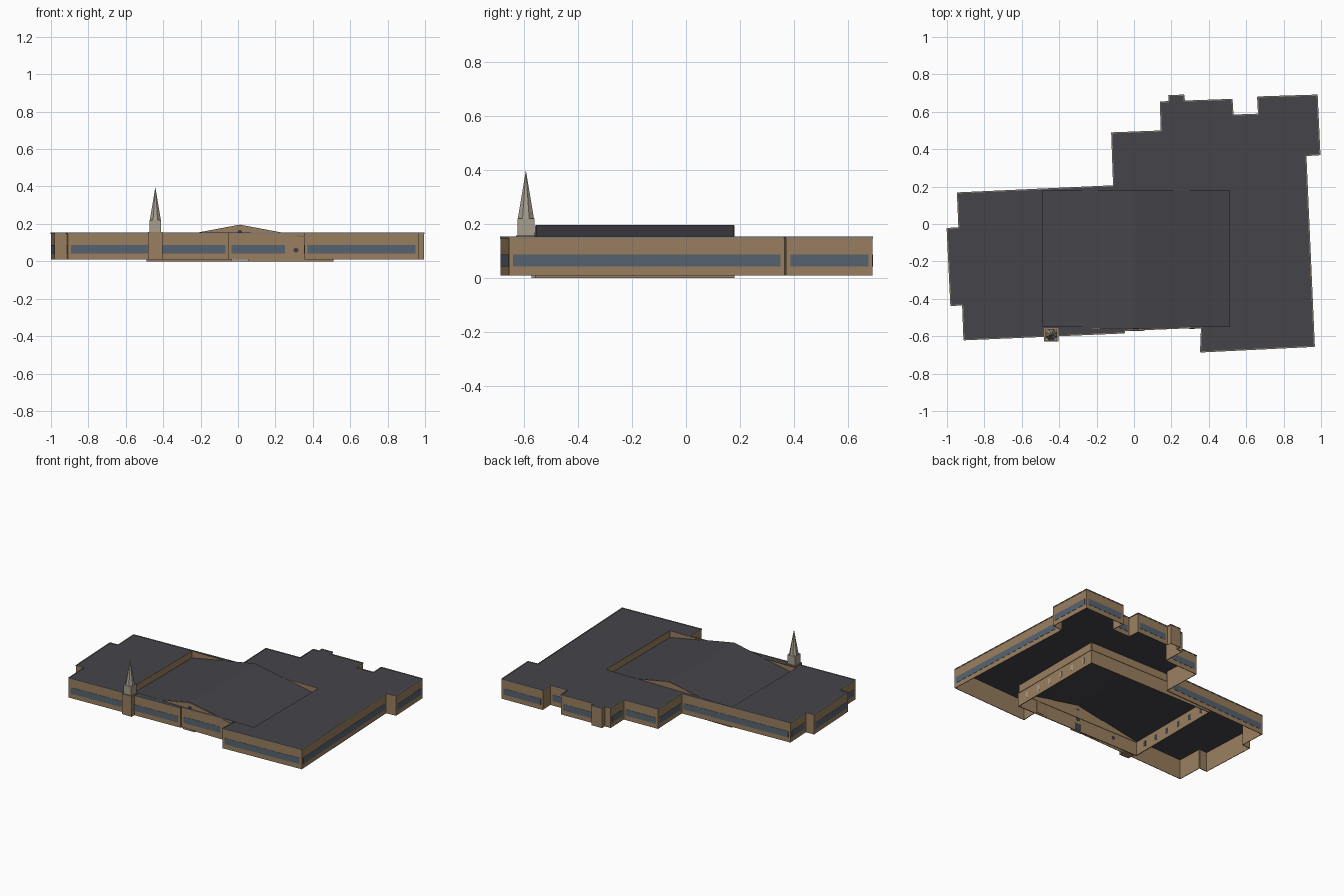
import bpy, bmesh, math
from mathutils import Vector, Matrix
from mathutils.geometry import tessellate_polygon

if "Cube" in bpy.data.objects:
    bpy.data.objects.remove(bpy.data.objects["Cube"], do_unlink=True)


def material(name, rgb):
    m = bpy.data.materials.new(name)
    m.use_nodes = True
    m.diffuse_color = (*rgb, 1)
    m.node_tree.nodes["Principled BSDF"].inputs["Base Color"].default_value = (*rgb, 1)
    return m


TAN = material("tan_brick", (0.32, 0.21, 0.115))
ROOF = material("dark_roof", (0.06, 0.057, 0.066))
GLASS = material("blue_grey_glass", (0.095, 0.125, 0.165))
STONE = material("pale_stone", (0.38, 0.34, 0.27))
TRIM = material("grey_trim", (0.22, 0.21, 0.19))
DARK = material("dark_window", (0.05, 0.055, 0.07))


def finish(name, bm, mat):
    bmesh.ops.recalc_face_normals(bm, faces=bm.faces)
    mesh = bpy.data.meshes.new(name)
    bm.to_mesh(mesh)
    bm.free()
    mesh.materials.append(mat)
    obj = bpy.data.objects.new(name, mesh)
    bpy.context.collection.objects.link(obj)
    return obj


def add_box(bm, lo, hi):
    lo, hi = Vector(lo), Vector(hi)
    bmesh.ops.create_cube(bm, size=1, matrix=Matrix.Translation((lo + hi) / 2)
                          @ Matrix.Diagonal((*(hi - lo), 1)))


def box(name, lo, hi, mat):
    bm = bmesh.new()
    add_box(bm, lo, hi)
    return finish(name, bm, mat)


def add_panel(bm, p, q, z0, z1, inner, outer, margin=0):
    """Upright slab along p-q; outside lies to the right of p-q."""
    p, q = Vector(p), Vector(q)
    d = (q - p).normalized()
    n = Vector((d.y, -d.x))
    c = (p + q) / 2 + n * (inner + outer) / 2
    rot = Matrix.Rotation(math.atan2(d.y, d.x), 4, "Z")
    size = ((q - p).length - 2 * margin, outer - inner, z1 - z0, 1)
    bmesh.ops.create_cube(bm, size=1, matrix=Matrix.Translation((c.x, c.y, (z0 + z1) / 2))
                          @ rot @ Matrix.Diagonal(size))


def add_prism(bm, profile, y0, y1):
    """Extrude an x-z profile along y."""
    face = bm.faces.new([bm.verts.new((x, y0, z)) for x, z in profile])
    ext = bmesh.ops.extrude_face_region(bm, geom=[face])
    bmesh.ops.translate(bm, vec=(0, y1 - y0, 0),
                        verts=[v for v in ext["geom"] if isinstance(v, bmesh.types.BMVert)])


# Footprint of the main block, counter-clockwise
outline = [(-.91, -.62), (-.05, -.583), (-.05, -.57), (.36, -.553), (.355, -.685),
           (.965, -.655), (.92, .365), (.995, .37), (.98, .69), (.66, .68),
           (.665, .588), (.53, .583), (.525, .667), (.27, .658), (.268, .69),
           (.185, .687), (.186, .655), (.14, .653), (.145, .498), (-.12, .488),
           (-.11, .205), (-.945, .167), (-.937, -.02), (-1, -.023),
           (-.98, -.437), (-.917, -.433)]
X0, X1, Y0, Y1 = -.49, .51, -.548, .18
court = [(X0, Y0), (X0, Y1), (X1, Y1), (X1, Y0)]
BASE, TOP = .01, .15

# Outer walls, window bands and roof-edge trim
walls, bands, trim = bmesh.new(), bmesh.new(), bmesh.new()
for p, q in zip(outline, outline[1:] + outline[:1]):
    add_panel(walls, p, q, BASE, TOP, -.004, 0)
    add_panel(trim, p, q, TOP - .004, TOP + .003, -.003, .002)
    if (Vector(q) - Vector(p)).length > .12:
        add_panel(bands, p, q, .043, .087, -.001, .0015, margin=.016)
finish("outer_walls", walls, TAN)
finish("window_bands", bands, GLASS)
finish("roof_edge_trim", trim, TRIM)

# Flat roof with the hall opening
bm = bmesh.new()
loops = [[Vector((x, y, TOP)) for x, y in ring] for ring in (outline, court)]
verts = [bm.verts.new(v) for ring in loops for v in ring]
for tri in tessellate_polygon(loops):
    bm.faces.new([verts[i] for i in tri])
roof = finish("flat_roof", bm, ROOF)
if sum(p.normal.z for p in roof.data.polygons) < 0:
    roof.data.flip_normals()

# Lining of the opening
bm = bmesh.new()
for p, q in zip(court, court[1:] + court[:1]):
    add_panel(bm, p, q, .095, TOP, -.003, 0)
finish("opening_lining", bm, TAN)

# Hall: gable walls, side walls and low pitched roof
MID, EAVE, RIDGE, T = (X0 + X1) / 2, .1, .194, .006
gable = [(X0, 0), (X1, 0), (X1, EAVE), (MID, RIDGE), (X0, EAVE)]
FRONT = -.559
bm = bmesh.new()
add_prism(bm, gable, FRONT, FRONT + T)
add_prism(bm, gable, Y1 - T, Y1)
for x in (X0, X1 - T):
    add_box(bm, (x, FRONT + T, 0), (x + T, Y1 - T, EAVE))
finish("hall_walls", bm, TAN)
bm = bmesh.new()
add_prism(bm, [(X0, EAVE - .003), (MID, RIDGE - .003), (X1, EAVE - .003),
               (X1, EAVE + .002), (MID, RIDGE + .002), (X0, EAVE + .002)],
          FRONT + .004, Y1 - .002)
finish("hall_roof", bm, ROOF)

# Hall side windows with stone surrounds outside
panes, frames = bmesh.new(), bmesh.new()
for i in range(6):
    y = -.47 + i * .113
    for x, s in ((X0, 1), (X1, -1)):
        inside, outside = x + s * (T + .001), x - s * .001
        add_box(panes, (min(x + s * .003, inside), y - .012, .03),
                (max(x + s * .003, inside), y + .012, .07))
        add_box(frames, (min(x + s * .003, outside), y - .012, .03),
                (max(x + s * .003, outside), y + .012, .07))
finish("hall_side_windows", panes, DARK)
finish("hall_window_surrounds", frames, STONE)

# Round gable windows, centre window and door, showing on both wall faces
bm = bmesh.new()
for x, z in ((MID - .3, .06), (MID + .3, .06), (MID, .155)):
    bmesh.ops.create_cone(bm, cap_ends=True, segments=16, radius1=.013, radius2=.013,
                          depth=T + .003, matrix=Matrix.Translation((x, FRONT + T / 2, z))
                          @ Matrix.Rotation(math.pi / 2, 4, "X"))
for z0, z1, w in ((.005, .055, .025), (.075, .11, .018)):
    add_box(bm, (MID - w, FRONT - .0015, z0), (MID + w, FRONT + T + .0015, z1))
finish("hall_front_openings", bm, DARK)
box("door_step", (-.035, -.572, 0), (.055, FRONT, .01), STONE)

# Tower, belfry and spire
TX, TY = -.442, -.592
box("tower", (TX - .038, TY - .037, BASE), (TX + .038, TY + .037, .157), TAN)
box("belfry", (TX - .031, TY - .031, .157), (TX + .031, TY + .031, .22), STONE)
bm = bmesh.new()
bmesh.ops.create_cone(bm, cap_ends=True, segments=8, radius1=.032, radius2=.0005, depth=.175,
                      matrix=Matrix.Translation((TX, TY, .3075))
                      @ Matrix.Rotation(math.pi / 8, 4, "Z"))
finish("spire", bm, STONE)
